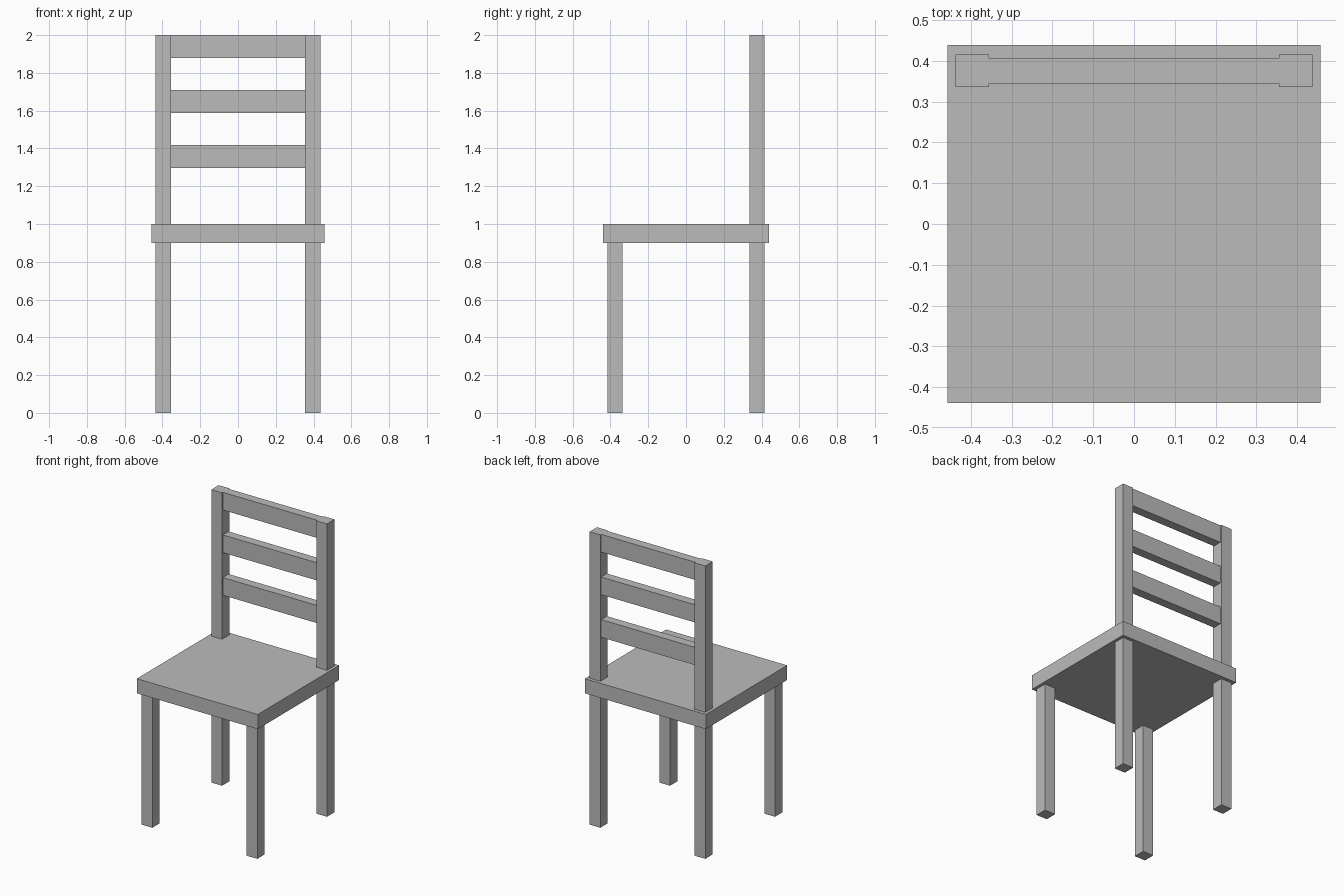
import bpy

if "Cube" in bpy.data.objects:
    bpy.data.objects.remove(bpy.data.objects["Cube"])

# One plain grey for the whole chair
grey = bpy.data.materials.new("plain_grey")
grey.diffuse_color = (0.5, 0.5, 0.5, 1.0)
grey.use_nodes = True
grey.node_tree.nodes["Principled BSDF"].inputs["Base Color"].default_value = grey.diffuse_color


def box(name, x, y, z):
    """Box from (min, max) ranges on each axis."""
    ranges = (x, y, z)
    centre = [(a + b) / 2 for a, b in ranges]
    bpy.ops.mesh.primitive_cube_add(size=1, location=centre)
    ob = bpy.context.object
    ob.name = name
    ob.scale = [b - a for a, b in ranges]
    bpy.ops.object.transform_apply(location=False, rotation=False, scale=True)
    ob.data.materials.append(grey)
    return ob


SEAT_BOTTOM, SEAT_TOP, TOP = 0.9, 1.0, 2.0
IN_X, OUT_X = 0.356, 0.437      # leg and post extents across
IN_Y, OUT_Y = 0.336, 0.416      # leg and post extents in depth

# Seat slab
box("seat", (-0.457, 0.457), (-0.439, 0.439), (SEAT_BOTTOM, SEAT_TOP))

# Legs, and back posts standing above the rear legs
for side, xs in (("left", (-OUT_X, -IN_X)), ("right", (IN_X, OUT_X))):
    box(f"front_leg_{side}", xs, (-OUT_Y, -IN_Y), (0, SEAT_BOTTOM))
    box(f"back_leg_{side}", xs, (IN_Y, OUT_Y), (0, SEAT_BOTTOM))
    box(f"back_post_{side}", xs, (IN_Y, OUT_Y), (SEAT_TOP, TOP))

# Three evenly spaced back slats, slightly thinner than the posts
for i in range(3):
    top = TOP - i * 0.291
    box(f"back_slat_{i + 1}", (-IN_X, IN_X), (0.345, 0.407), (top - 0.121, top))
